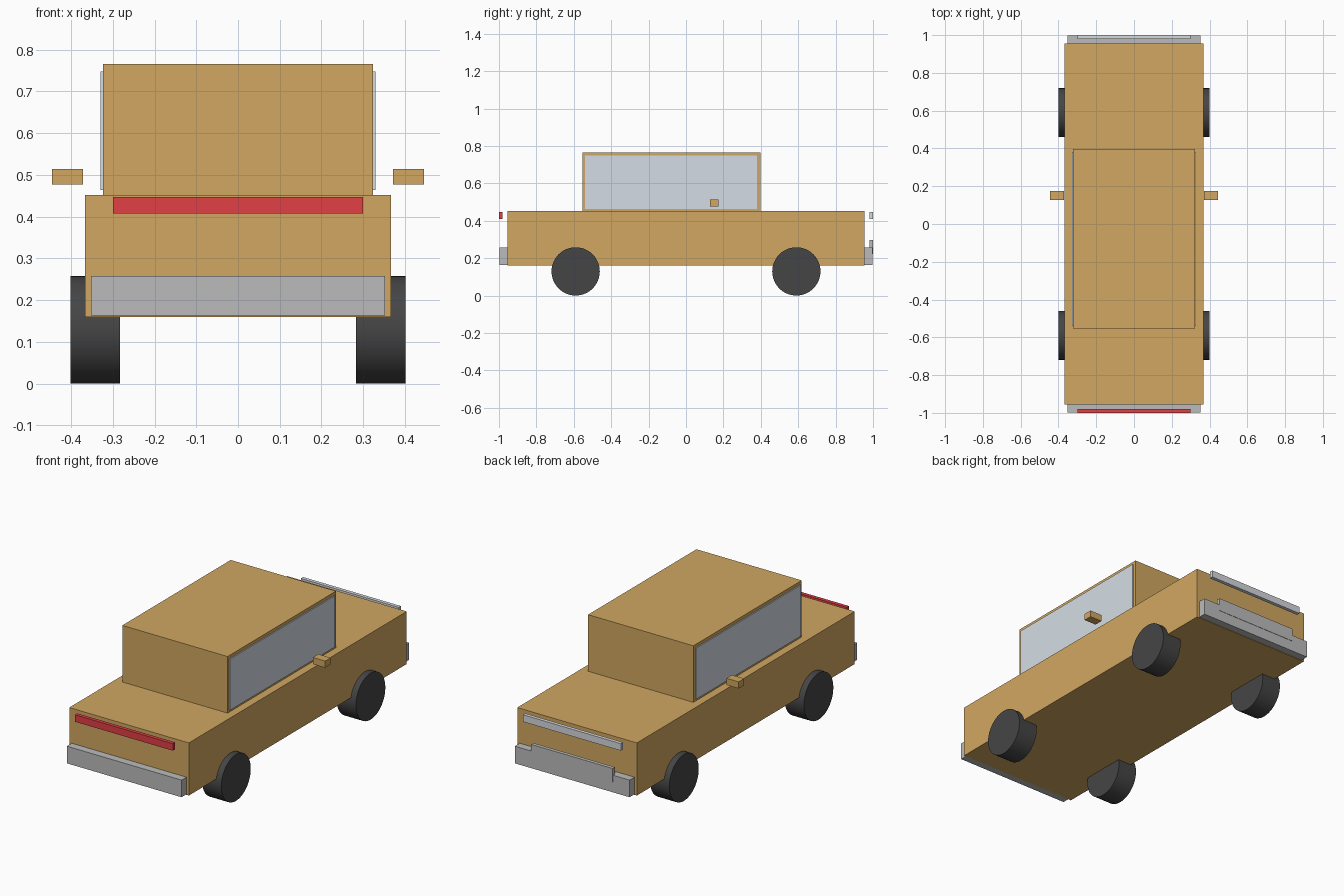
import bpy, math

if "Cube" in bpy.data.objects:
    bpy.data.objects.remove(bpy.data.objects["Cube"])


def material(name, r, g, b):
    m = bpy.data.materials.new(name)
    m.diffuse_color = (r, g, b, 1)
    m.use_nodes = True
    m.node_tree.nodes["Principled BSDF"].inputs["Base Color"].default_value = m.diffuse_color
    return m


tan = material("tan_paint", 0.64, 0.39, 0.12)
rubber = material("rubber", 0.06, 0.06, 0.06)
glass = material("glass", 0.66, 0.72, 0.78)
red = material("red_lens", 0.75, 0.05, 0.06)
chrome = material("chrome", 0.5, 0.5, 0.5)
lens = material("clear_lens", 0.68, 0.69, 0.72)


def box(name, x, y, z, mat):
    """Box from (min, max) pairs along each axis."""
    spans = (x, y, z)
    bpy.ops.mesh.primitive_cube_add(size=1, location=[(a + b) / 2 for a, b in spans])
    ob = bpy.context.object
    ob.name = name
    ob.scale = [b - a for a, b in spans]
    bpy.ops.object.transform_apply(location=False, rotation=False, scale=True)
    ob.data.materials.append(mat)
    return ob


# Lower body and cabin
box("body", (-0.367, 0.367), (-0.955, 0.955), (0.16, 0.452), tan)
box("cabin", (-0.323, 0.323), (-0.553, 0.397), (0.452, 0.766), tan)

# Side windows, mirrors and wheels on both sides
for s, side in ((-1, "left"), (1, "right")):
    def span(a, b):
        return tuple(sorted((s * a, s * b)))

    box("side_window_" + side, span(0.315, 0.329), (-0.54, 0.38), (0.464, 0.748), glass)
    box("mirror_" + side, span(0.371, 0.446), (0.127, 0.175), (0.477, 0.514), tan)
    for y, end in ((-0.59, "front"), (0.59, "rear")):
        bpy.ops.mesh.primitive_cylinder_add(
            vertices=48, radius=0.129, depth=0.118,
            location=(s * 0.342, y, 0.129), rotation=(0, math.pi / 2, 0))
        wheel = bpy.context.object
        wheel.name = f"wheel_{end}_{side}"
        wheel.data.materials.append(rubber)
        bpy.ops.object.shade_smooth_by_angle()

# Bumpers
box("bumper_front", (-0.352, 0.352), (-0.998, -0.955), (0.163, 0.258), chrome)
box("bumper_rear", (-0.352, 0.352), (0.955, 0.998), (0.163, 0.258), chrome)

# Light bars and grille
box("red_light_bar", (-0.3, 0.3), (-1.0, -0.98), (0.408, 0.447), red)
box("clear_light_bar", (-0.3, 0.3), (0.98, 1.0), (0.408, 0.447), lens)
box("grille", (-0.25, 0.25), (0.98, 1.0), (0.222, 0.296), chrome)
